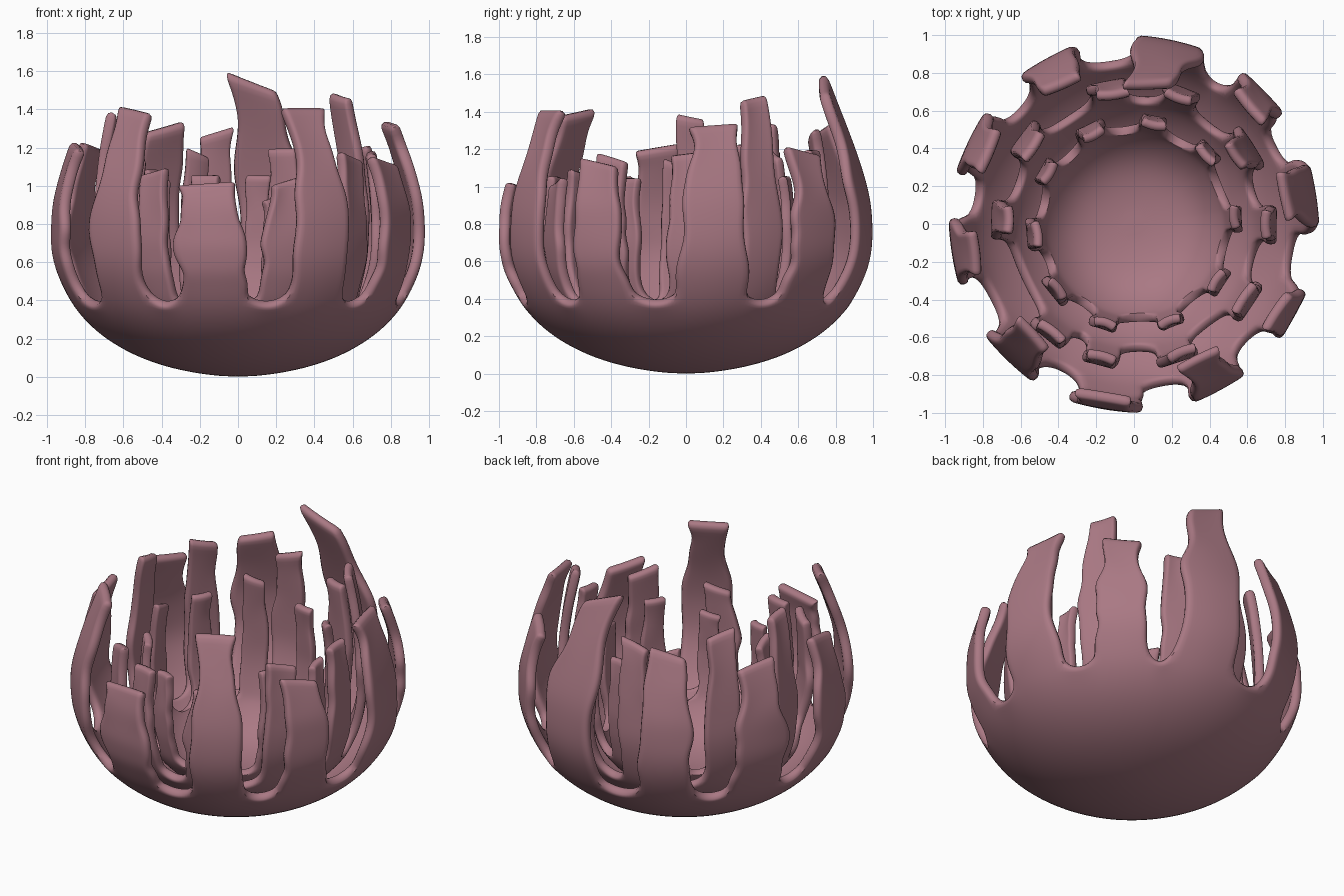
import bpy, bmesh, math, random

if "Cube" in bpy.data.objects:
    bpy.data.objects.remove(bpy.data.objects["Cube"])

random.seed(11)
mat = bpy.data.materials.new("dusty_pink")
mat.diffuse_color = (0.40, 0.19, 0.23, 1)
mat.use_nodes = True
mat.node_tree.nodes["Principled BSDF"].inputs["Base Color"].default_value = mat.diffuse_color


def radius_at(profile, z):
    for (r0, z0), (r1, z1) in zip(profile, profile[1:]):
        if z <= z1:
            return r0 + (r1 - r0) * (z - z0) / (z1 - z0)
    return profile[-1][0]


def polar(r, deg, z):
    a = math.radians(deg)
    return (r * math.cos(a), 1.02 * r * math.sin(a), z)


def petal_cup(name, bowl, wall, strips, thickness):
    """Bowl of revolution whose rim grows into ragged upright strips.
    strips: (angle, angular width, tip height, sideways drift, tip slant), anticlockwise"""
    bm = bmesh.new()
    across, n = 4, len(strips)

    # Column angles: five across each strip, two more in each gap
    cols = []
    for i, (a, w, *_) in enumerate(strips):
        nxt = strips[(i + 1) % n]
        a_next = nxt[0] + (360 if i == n - 1 else 0)
        cols += [a - w / 2 + w * k / across for k in range(across + 1)]
        g0, g1 = a + w / 2, a_next - nxt[1] / 2
        cols += [g0 + (g1 - g0) / 3, g0 + (g1 - g0) * 2 / 3]
    m, per = len(cols), across + 3

    # Bowl
    centre = bm.verts.new((0, 0, bowl[0][1]))
    rows = []
    for j, (r, z) in enumerate(bowl[1:]):
        last = j == len(bowl) - 2
        ring = []
        for c, deg in enumerate(cols):
            dip = 0.04 if last and c % per > across else 0
            ring.append(bm.verts.new(polar(r - dip * 0.5, deg, z - dip)))
        rows.append(ring)
    for c in range(m):
        d = (c + 1) % m
        bm.faces.new((centre, rows[0][d], rows[0][c]))
        for lo, hi in zip(rows, rows[1:]):
            bm.faces.new((lo[c], lo[d], hi[d], hi[c]))

    # Strips
    z0 = bowl[-1][1]
    shape = [0.93, 0.88, 0.9, 0.95, 0.87, 0.76, 0.68, 0.64, 0.76]
    for i, (a, w, top, drift, slant) in enumerate(strips):
        prev = rows[-1][i * per:i * per + across + 1]
        for s, f in enumerate(shape):
            t = (s + 1) / len(shape)
            left = w / 2 * f * random.uniform(0.78, 1.22)
            right = w / 2 * f * random.uniform(0.78, 1.22)
            mid = a + drift * t ** 2
            cur = []
            for k in range(across + 1):
                u = k / across
                z = z0 + (top - z0) * t + slant * (u - 0.5) * t ** 4
                # flatten the strip towards its chord
                r = radius_at(wall, z) - 0.014 * (1 - (2 * u - 1) ** 2) * t
                cur.append(bm.verts.new(polar(r, mid - left + (left + right) * u, z)))
            for k in range(across):
                bm.faces.new((prev[k], prev[k + 1], cur[k + 1], cur[k]))
            prev = cur

    mesh = bpy.data.meshes.new(name)
    bm.to_mesh(mesh)
    bm.free()
    ob = bpy.data.objects.new(name, mesh)
    bpy.context.collection.objects.link(ob)
    mesh.materials.append(mat)
    # Smooth, thicken inwards, then round the lips
    first = ob.modifiers.new("smooth", 'SUBSURF')
    first.levels = 1
    first.boundary_smooth = 'PRESERVE_CORNERS'
    sol = ob.modifiers.new("thickness", 'SOLIDIFY')
    sol.thickness, sol.offset = thickness, -1
    ob.modifiers.new("rounding", 'SUBSURF').levels = 1
    bpy.ops.object.select_all(action='DESELECT')
    ob.select_set(True)
    bpy.context.view_layer.objects.active = ob
    for mod in ("smooth", "thickness", "rounding"):
        bpy.ops.object.modifier_apply(modifier=mod)
    bpy.ops.object.shade_smooth_by_angle(angle=math.radians(50))
    return ob


# Outer cup
petal_cup(
    "outer_cup",
    [(0, 0), (0.12, 0.004), (0.3, 0.03), (0.48, 0.082), (0.63, 0.155),
     (0.75, 0.24), (0.835, 0.33), (0.885, 0.405)],
    [(0.885, 0.405), (0.96, 0.55), (0.985, 0.68), (0.98, 0.9), (0.93, 1.1),
     (0.85, 1.32), (0.74, 1.6)],
    [(-62, 20, 1.42, -2, 0), (-29, 20, 1.14, -2, -0.05), (9, 23, 1.34, 2, 0.02),
     (45, 20, 1.20, 0, -0.05), (77, 26, 1.56, 6, 0.11), (118, 22, 1.32, 0, -0.06),
     (153, 21, 1.22, 0, 0.04), (188, 22, 1.22, 2, -0.04), (227, 21, 1.41, -1, -0.04),
     (261, 23, 1.02, -1, 0.02)],
    0.06)

# Middle cup
petal_cup(
    "middle_cup",
    [(0, 0.07), (0.12, 0.07), (0.3, 0.095), (0.45, 0.15), (0.57, 0.235),
     (0.65, 0.33), (0.69, 0.40)],
    [(0.69, 0.40), (0.745, 0.55), (0.765, 0.7), (0.755, 0.95), (0.73, 1.2), (0.67, 1.5)],
    [(-72, 17, 1.03, 2, 0.05), (-34, 19, 1.16, 0, -0.05), (0, 16, 1.18, 0, 0.02),
     (33, 20, 1.48, 0, 0.03), (70, 17, 1.20, 0, 0), (102, 17, 1.29, -3, -0.06),
     (143, 17, 1.36, 0, 0.05), (178, 17, 1.38, 0, 0.03), (232, 17, 1.08, 0, 0.04),
     (256, 15, 1.06, 0, 0)],
    0.055)

# Inner cup
petal_cup(
    "inner_cup",
    [(0, 0.125), (0.1, 0.125), (0.24, 0.145), (0.36, 0.195), (0.45, 0.275),
     (0.51, 0.36), (0.53, 0.41)],
    [(0.53, 0.41), (0.565, 0.55), (0.58, 0.7), (0.57, 0.95), (0.53, 1.25)],
    [(-69, 15, 0.94, 0, 0.03), (-34, 17, 1.05, 0, 0), (3, 14, 1.0, 0, 0.03),
     (44, 16, 1.09, 0, -0.03), (79, 16, 1.06, 0, 0), (115, 18, 1.18, 0, 0.05),
     (150, 15, 1.09, 0, 0), (186, 18, 1.13, 0, 0.05), (220, 18, 1.05, 0, -0.03),
     (253, 15, 0.96, 0, 0)],
    0.05)
